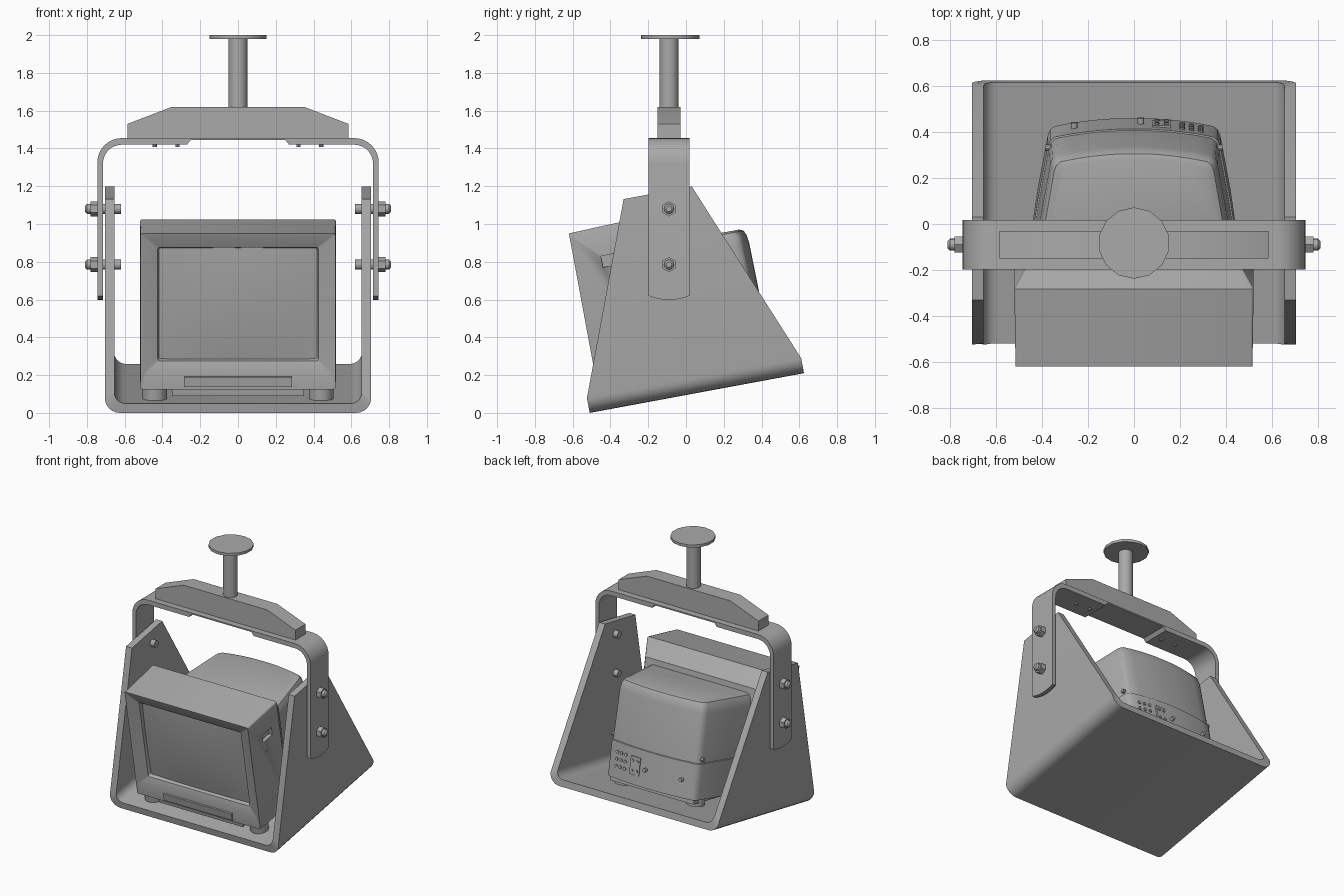
import bpy, bmesh, math
from mathutils import Matrix, Vector

old = bpy.data.objects.get("Cube")
if old:
    bpy.data.objects.remove(old)

grey = bpy.data.materials.new("mid grey")
grey.use_nodes = True
GREY = (0.4, 0.4, 0.4, 1)
grey.diffuse_color = GREY
grey.node_tree.nodes["Principled BSDF"].inputs["Base Color"].default_value = GREY

# The tray and the television share one tilted frame: x across, y deep, z high
TILT = Matrix.Translation((0, -0.51, 0)) @ Matrix.Rotation(math.radians(10.5), 4, "X")
LEVEL = Matrix()


def finish(name, bm, frame):
    bmesh.ops.recalc_face_normals(bm, faces=bm.faces)
    mesh = bpy.data.meshes.new(name)
    bm.to_mesh(mesh)
    bm.free()
    mesh.materials.append(grey)
    ob = bpy.data.objects.new(name, mesh)
    bpy.context.collection.objects.link(ob)
    ob.matrix_world = frame
    bpy.ops.object.select_all(action="DESELECT")
    ob.select_set(True)
    bpy.context.view_layer.objects.active = ob
    bpy.ops.object.shade_smooth_by_angle(angle=math.radians(32))
    return ob


def loft(name, rings, frame=LEVEL):
    """Skin a row of closed rings and cap both ends."""
    bm = bmesh.new()
    rows = [[bm.verts.new(p) for p in ring] for ring in rings]
    n = len(rows[0])
    for a, b in zip(rows, rows[1:]):
        for i in range(n):
            j = (i + 1) % n
            bm.faces.new((a[i], a[j], b[j], b[i]))
    bm.faces.new(rows[0])
    bm.faces.new(rows[-1])
    return finish(name, bm, frame)


def box(name, lo, hi, frame=LEVEL):
    return loft(name, [[(lo[0], lo[1], z), (hi[0], lo[1], z), (hi[0], hi[1], z), (lo[0], hi[1], z)]
                       for z in (lo[2], hi[2])], frame)


def rod(name, start, end, r0, r1=None, sides=20, frame=LEVEL):
    start, end = Vector(start), Vector(end)
    axis = end - start
    bm = bmesh.new()
    bmesh.ops.create_cone(bm, cap_ends=True, segments=sides, radius1=r0,
                          radius2=r0 if r1 is None else r1, depth=axis.length)
    turn = axis.to_track_quat("Z", "Y").to_matrix().to_4x4()
    bm.transform(Matrix.Translation((start + end) / 2) @ turn)
    return finish(name, bm, frame)


def arc(cx, cz, r, a0, a1, steps=6):
    angles = [math.radians(a0 + (a1 - a0) * i / steps) for i in range(steps + 1)]
    return [(cx + r * math.cos(a), cz + r * math.sin(a)) for a in angles]


def mirrored(half):
    return half + [(-x, z) for x, z in reversed(half)]


# Tray: a bent plate whose cheeks narrow towards the top
def cheek_depth(z):
    t = max(0, z - 0.08)
    return 0.383 * t, 1.154 - 0.404 * t


def tray_path(w, floor, r):
    return mirrored([(w, 1.08)] + arc(w - r, floor + r, r, 0, -90))


tray_rings = []
for (xo, zo), (xi, zi) in zip(tray_path(0.705, 0, 0.08), tray_path(0.655, 0.05, 0.06)):
    fo, bo = cheek_depth(zo)
    fi, bi = cheek_depth(zi)
    tray_rings.append([(xo, fo, zo), (xi, fi, zi), (xi, bi, zi), (xo, bo, zo)])
loft("tray", tray_rings, TILT)


# Yoke: an upside-down strap, thinner in the middle, with bowed arm ends
def yoke_path(w, top, r, middle):
    return mirrored([(w, 0.62)] + arc(w - r, top - r, r, 0, 90, 8) + [(0.27, top), (0.25, middle)])


YC = -0.09
yoke_rings = []
for (xo, zo), (xi, zi) in zip(yoke_path(0.745, 1.455, 0.13, 1.455), yoke_path(0.715, 1.42, 0.1, 1.445)):
    spread = [i / 4 for i in range(-4, 5)]
    drop = [0.022 * (1 - t * t) if zo < 0.63 else 0 for t in spread]
    outer = [(xo, YC + 0.108 * t, zo - d) for t, d in zip(spread, drop)]
    inner = [(xi, YC + 0.108 * t, zi - d) for t, d in zip(spread, drop)]
    yoke_rings.append(outer + inner[::-1])
loft("yoke", yoke_rings)

# Ceiling mount
beam = mirrored([(0.585, 1.455), (0.585, 1.53), (0.35, 1.62)])
loft("mount_beam", [[(x, y, z) for x, z in beam] for y in (YC - 0.06, YC + 0.06)])
rod("ceiling_post", (0, YC, 1.61), (0, YC, 1.985), 0.05, sides=24)
rod("ceiling_plate", (0, -0.083, 1.98), (0, -0.083, 2), 0.155, sides=14)

# Bolts through the yoke
for side, s in (("left", 1), ("right", -1)):
    for x in (0.44, 0.32):
        rod(side + "_beam_screw", (s * x, YC, 1.43), (s * x, YC, 1.408), 0.012, sides=10)
    for z in (1.08, 0.785):
        for part, x0, x1, r0, r1, sides in (
                ("bolt_shank", 0.62, 0.75, 0.026, 0.026, 16), ("nut", 0.745, 0.78, 0.04, 0.04, 6),
                ("bolt_end", 0.78, 0.8, 0.026, 0.026, 16), ("bolt_tip", 0.8, 0.81, 0.026, 0.015, 16)):
            rod(side + "_" + part, (s * x0, YC, z), (s * x1, YC, z), r0, r1, sides)


# Television front housing, from the recessed screen opening back to the chamfer
def rounded(y, w, z0, z1, r):
    pts = (arc(w - r, z1 - r, r, 0, 90, 3) + arc(r - w, z1 - r, r, 90, 180, 3)
           + arc(r - w, z0 + r, r, 180, 270, 3) + arc(w - r, z0 + r, r, 270, 360, 3))
    return [(x, y, z) for x, z in pts]


housing = loft("screen_housing", [
    rounded(0.135, 0.415, 0.272, 0.863, 0.01), rounded(0.095, 0.425, 0.262, 0.873, 0.01),
    rounded(0.07, 0.495, 0.2, 0.935, 0.01), rounded(0.065, 0.515, 0.115, 0.954, 0.008),
    rounded(0.41, 0.52, 0.11, 0.966, 0.012), rounded(0.5, 0.46, 0.12, 0.85, 0.012)], TILT)

# Finger slots cut into both flanks
for s in (1, -1):
    cutter = box("slot_cutter", (s * 0.52 - 0.03, 0.21, 0.745), (s * 0.52 + 0.03, 0.32, 0.805), TILT)
    cutter.hide_render = True
    cut = housing.modifiers.new("slot", "BOOLEAN")
    cut.operation = "DIFFERENCE"
    cut.object = cutter
    bpy.context.view_layer.objects.active = housing
    bpy.ops.object.modifier_apply(modifier=cut.name)
    bpy.data.objects.remove(cutter)

# Bulging glass
bm = bmesh.new()
bmesh.ops.create_grid(bm, x_segments=16, y_segments=12, size=1)
for v in bm.verts:
    a, b = v.co.x, v.co.y
    v.co = (0.42 * a, 0.128 - 0.028 * (1 - a * a * 0.6) * (1 - b * b * 0.6), 0.5675 + 0.3 * b)
if sum(f.normal.y for f in bm.faces) > 0:
    bmesh.ops.reverse_faces(bm, faces=bm.faces)
finish("glass", bm, TILT)


# Rear housing: tapered plan with a bowed back, rounded over at the top
def rear_plan(z, inset):
    half = [(0.45, 0.48), (0.42, 0.69), (0.375, 0.93), (0.365, 0.955), (0.345, 0.972)]
    half += [(0.345 * (1 - i / 5), 1.008 - 0.036 * (1 - i / 5) ** 2) for i in range(1, 5)]
    return [(x * (1 - inset / 0.4), y - (inset if y > 0.5 else 0), z) for x, y in mirrored(half)]


loft("rear_housing", [rear_plan(z, i) for z, i in (
    (0.11, 0), (0.37, 0), (0.373, 0.006), (0.73, 0.012), (0.775, 0.018), (0.8, 0.03), (0.81, 0.05))], TILT)

# Sockets on the lower back panel
def back_y(x):
    return 1.008 - 0.036 * (x / 0.345) ** 2


for x in (0.29, 0.25, 0.21):
    for z in (0.3, 0.25, 0.2):
        rod("socket", (x, back_y(x) - 0.01, z), (x, back_y(x) + 0.008, z), 0.012, sides=10, frame=TILT)
box("switch_plate", (0.08, 0.98, 0.18), (0.16, 1.012, 0.31), TILT)
for z in (0.21, 0.28):
    for x in (0.1, 0.14):
        rod("switch", (x, 1, z), (x, 1.02, z), 0.01, sides=8, frame=TILT)
for x in (0.03, -0.26):
    rod("panel_knob", (x, back_y(x) - 0.01, 0.24), (x, back_y(x) + 0.025, 0.24), 0.014, sides=12, frame=TILT)

# Underside, control strip, feet and side clips
box("base_plinth", (-0.35, 0.085, 0.075), (0.35, 0.95, 0.13), TILT)
box("control_strip", (-0.285, 0.057, 0.128), (0.285, 0.085, 0.182), TILT)
for s in (1, -1):
    for y in (0.15, 0.85):
        rod("foot", (s * (0.44 if y < 0.5 else 0.3), y, 0.05), (s * (0.44 if y < 0.5 else 0.3), y, 0.12), 0.065, sides=24, frame=TILT)
    rod("side_clip", (s * 0.36, 0.93, 0.4), (s * 0.385, 0.93, 0.4), 0.015, sides=8, frame=TILT)
